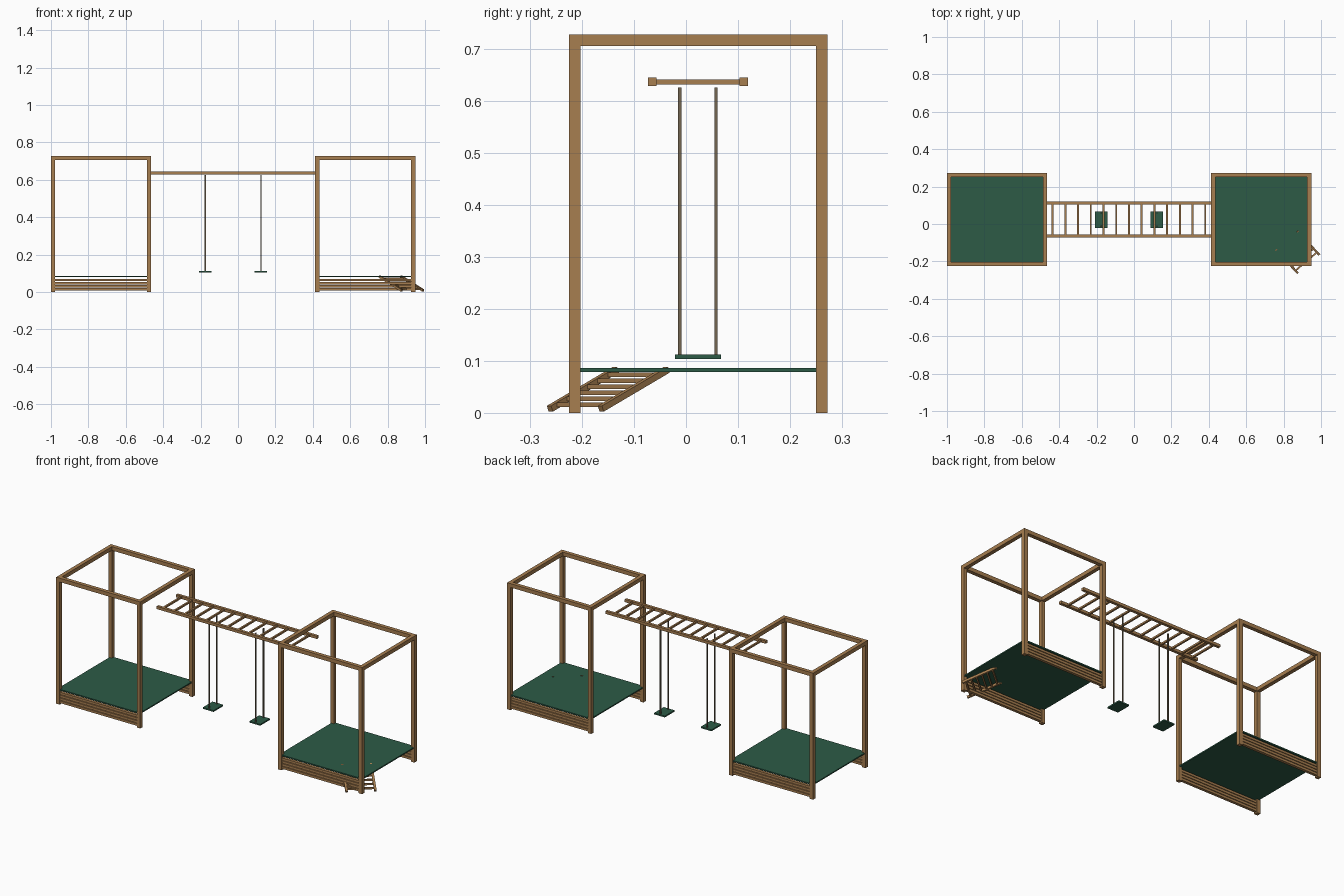
import bpy
from mathutils import Vector, Matrix

cube = bpy.data.objects.get("Cube")
if cube:
    bpy.data.objects.remove(cube, do_unlink=True)


def material(name, color):
    m = bpy.data.materials.new(name)
    m.use_nodes = True
    m.diffuse_color = (*color, 1)
    m.node_tree.nodes["Principled BSDF"].inputs["Base Color"].default_value = (*color, 1)
    return m


WOOD = material("warm wood", (0.39, 0.21, 0.08))
GREEN = material("dark green", (0.026, 0.105, 0.062))
ROPE = material("rope brown", (0.17, 0.13, 0.08))


def box(name, lo, hi, mat):
    """Axis-aligned box between two corners."""
    lo, hi = Vector(lo), Vector(hi)
    bpy.ops.mesh.primitive_cube_add(size=1, location=(lo + hi) / 2)
    ob = bpy.context.object
    ob.name = name
    ob.data.transform(Matrix.Diagonal((*(hi - lo), 1)))
    ob.data.materials.append(mat)
    return ob


def bar(name, a, b, size, mat):
    """Square bar running between two points."""
    a, b = Vector(a), Vector(b)
    d = b - a
    ob = box(name, (-size / 2, -size / 2, -d.length / 2), (size / 2, size / 2, d.length / 2), mat)
    ob.location = (a + b) / 2
    ob.rotation_euler = d.to_track_quat('Z', 'Y').to_euler()
    return ob


T = 0.022                    # timber thickness
Y0, Y1, TOP = -0.225, 0.272, 0.728


def tower(side, x0, x1):
    # Corner posts
    for x in (x0, x1 - T):
        for y in (Y0, Y1 - T):
            box(side + "_post", (x, y, 0), (x + T, y + T, TOP - T), WOOD)
    # Top frame
    for y in (Y0, Y1 - T):
        box(side + "_top_beam", (x0, y, TOP - T), (x1, y + T, TOP), WOOD)
    for x in (x0, x1 - T):
        box(side + "_top_side_beam", (x, Y0 + T, TOP - T), (x + T, Y1 - T, TOP), WOOD)
    # Deck
    box(side + "_deck", (x0 + 0.005, Y0 + 0.005, 0.079), (x1 - 0.005, Y1 - 0.005, 0.086), GREEN)
    # Slats below the deck, front and back
    for y in (Y0 + 0.003, Y1 - T + 0.003):
        for i in range(4):
            z = 0.008 + i * 0.0165
            box(side + "_slat", (x0 + T, y, z), (x1 - T, y + 0.016, z + 0.013), WOOD)


tower("right", -1.0, -0.465)
tower("left", 0.413, 0.948)

# Overhead ladder between the towers
for y in (-0.073, 0.103):
    box("overhead_rail", (-0.467, y, 0.629), (0.43, y + 0.016, 0.645), WOOD)
for i in range(13):
    x = -0.435 + i * 0.068
    box("overhead_rung", (x - 0.005, -0.06, 0.632), (x + 0.005, 0.106, 0.642), WOOD)

# Swings
for x in (-0.175, 0.122):
    box("swing_seat", (x - 0.034, -0.021, 0.104), (x + 0.034, 0.067, 0.112), GREEN)
    for y in (-0.012, 0.058):
        box("swing_rope", (x - 0.003, y - 0.003, 0.112), (x + 0.003, y + 0.003, 0.626), ROPE)

# Small access ladder set diagonally at the front corner
foot = Vector((0.875, -0.262, 0.008))
head = Vector((0.757, -0.135, 0.083))
across = Vector((0.115, 0.098, 0))
for s in (0, 1):
    bar("access_ladder_rail", foot + across * s, head + across * s, 0.012, WOOD)
for i in range(6):
    p = foot.lerp(head, 0.1 + i * 0.155)
    bar("access_ladder_rung", p, p + across, 0.009, WOOD)
